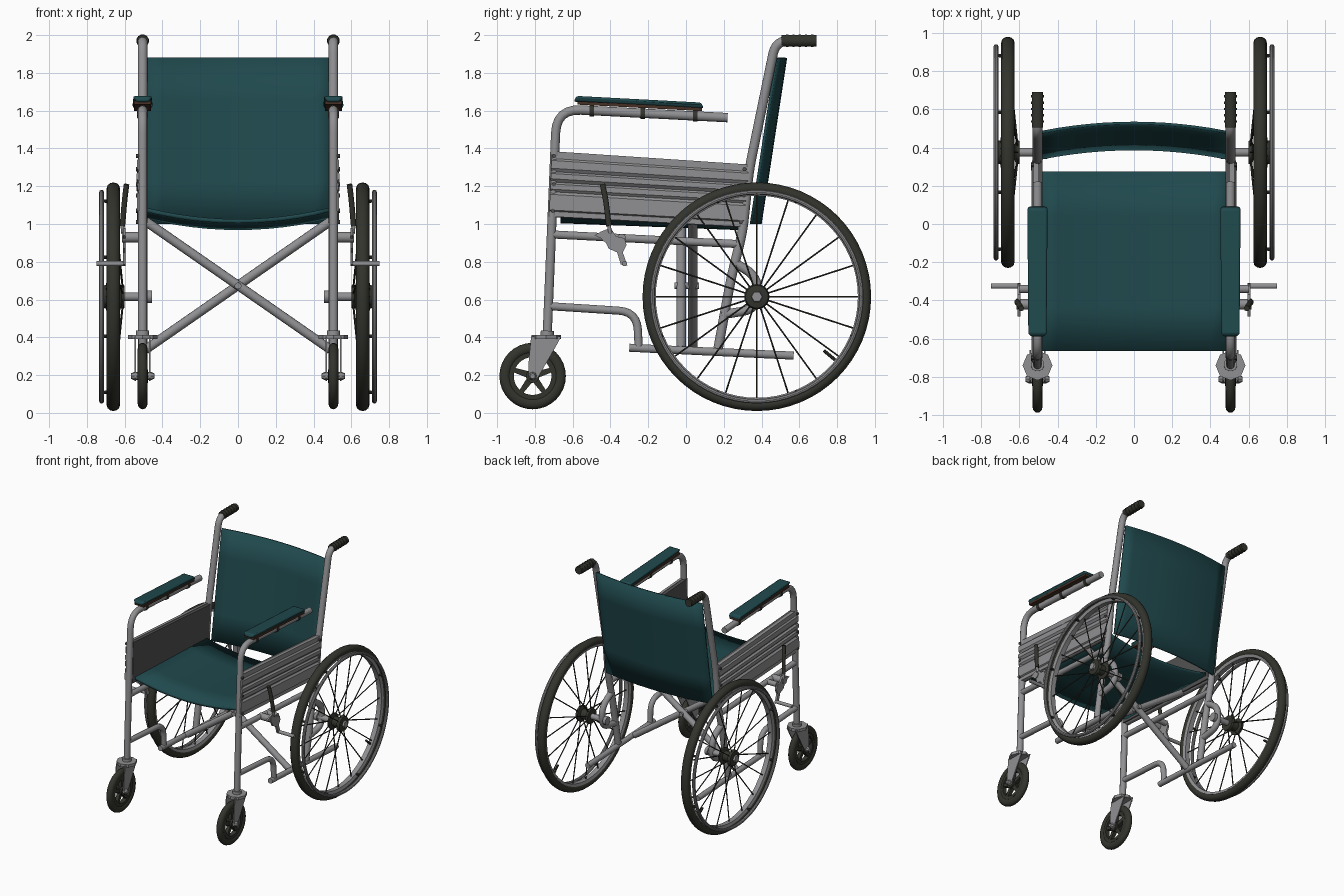
import bpy, bmesh, math
from mathutils import Vector

if "Cube" in bpy.data.objects:
    bpy.data.objects.remove(bpy.data.objects["Cube"])

def mat(name, r, g, b):
    m = bpy.data.materials.new(name)
    m.diffuse_color = (r, g, b, 1)
    m.use_nodes = True
    m.node_tree.nodes["Principled BSDF"].inputs["Base Color"].default_value = m.diffuse_color
    return m

METAL = mat("grey metal", 0.28, 0.275, 0.285)
TEAL = mat("teal fabric", 0.014, 0.066, 0.074)
RUBBER = mat("dark rubber", 0.034, 0.034, 0.027)
INNER = mat("dark grey panel", 0.085, 0.085, 0.085)
BROWN = mat("brown board", 0.06, 0.03, 0.018)

def finish(name, bm, material, mirror=True, angle=35):
    bmesh.ops.remove_doubles(bm, verts=bm.verts, dist=1e-5)
    bmesh.ops.recalc_face_normals(bm, faces=bm.faces)
    me = bpy.data.meshes.new(name)
    bm.to_mesh(me)
    bm.free()
    me.materials.append(material)
    ob = bpy.data.objects.new(name, me)
    bpy.context.collection.objects.link(ob)
    bpy.ops.object.select_all(action='DESELECT')
    ob.select_set(True)
    bpy.context.view_layer.objects.active = ob
    bpy.ops.object.shade_smooth_by_angle(angle=math.radians(angle))
    if mirror:
        md = ob.modifiers.new("mirror", 'MIRROR')
        md.use_mirror_merge = False
    return ob

def sweep(bm, pts, r, n=12):
    # round tube along a path
    pts = [Vector(p) for p in pts]
    d0 = (pts[1] - pts[0]).normalized()
    u = d0.orthogonal().normalized()
    rings = []
    for i, p in enumerate(pts):
        d = (pts[min(i + 1, len(pts) - 1)] - pts[max(i - 1, 0)]).normalized()
        u = (u - d * u.dot(d)).normalized()
        v = d.cross(u)
        rings.append([bm.verts.new(p + r * (math.cos(a) * u + math.sin(a) * v))
                      for a in [2 * math.pi * k / n for k in range(n)]])
    for a, b in zip(rings, rings[1:]):
        for k in range(n):
            bm.faces.new((a[k], a[(k + 1) % n], b[(k + 1) % n], b[k]))
    bm.faces.new(rings[0])
    bm.faces.new(rings[-1])

def fillet(pts, rad):
    # round the corners of a path
    pts = [Vector(p) for p in pts]
    out = [pts[0]]
    for a, b, c in zip(pts, pts[1:], pts[2:]):
        k = min(rad, (a - b).length * 0.49, (c - b).length * 0.49)
        s, e = b + (a - b).normalized() * k, b + (c - b).normalized() * k
        for i in range(7):
            t = i / 6
            out.append(s * (1 - t) ** 2 + b * 2 * t * (1 - t) + e * t * t)
    return out + [pts[-1]]

def tube(name, pts, r, material=METAL, rad=0.08, mirror=True, n=12):
    bm = bmesh.new()
    sweep(bm, fillet(pts, rad), r, n)
    return finish(name, bm, material, mirror)

def side_tube(name, yz, r, x=0.505, material=METAL, rad=0.08):
    return tube(name, [(x, y, z) for y, z in yz], r, material, rad)

def lathe(name, profile, cy, cz, material, n=48, closed=True):
    # (x, radius) profile turned about a sideways axle
    bm = bmesh.new()
    rings = [[bm.verts.new((x, cy + r * math.cos(2 * math.pi * k / n), cz + r * math.sin(2 * math.pi * k / n)))
              for k in range(n)] for x, r in profile]
    pairs = list(zip(rings, rings[1:])) + ([(rings[-1], rings[0])] if closed else [])
    for a, b in pairs:
        for k in range(n):
            bm.faces.new((a[k], a[(k + 1) % n], b[(k + 1) % n], b[k]))
    if not closed:
        bm.faces.new(rings[0])
        bm.faces.new(rings[-1])
    return finish(name, bm, material)

def oval(x, r, hx, hr, n=12):
    return [(x + hx * math.cos(2 * math.pi * k / n), r + hr * math.sin(2 * math.pi * k / n)) for k in range(n)]

def prism(name, yz, x0, x1, material, bevel=0):
    # side outline extruded across x
    bm = bmesh.new()
    f = bm.faces.new([bm.verts.new((x0, y, z)) for y, z in yz])
    ext = bmesh.ops.extrude_face_region(bm, geom=[f])["geom"]
    bmesh.ops.translate(bm, verts=[v for v in ext if isinstance(v, bmesh.types.BMVert)], vec=(x1 - x0, 0, 0))
    ob = finish(name, bm, material)
    if bevel:
        md = ob.modifiers.new("bevel", 'BEVEL')
        md.width, md.segments = bevel, 2
    return ob

def cloth(name, fn, thick):
    # sagging fabric sheet
    bm = bmesh.new()
    nu, nv = 12, 4
    g = [[bm.verts.new(fn(2 * i / nu - 1, j / nv)) for i in range(nu + 1)] for j in range(nv + 1)]
    for j in range(nv):
        for i in range(nu):
            bm.faces.new((g[j][i], g[j][i + 1], g[j + 1][i + 1], g[j + 1][i]))
    ob = finish(name, bm, TEAL, mirror=False)
    md = ob.modifiers.new("thickness", 'SOLIDIFY')
    md.thickness, md.offset = thick, 0

# Fabric seat and backrest
cloth("seat", lambda u, t: (0.485 * u, -0.665 + 0.94 * t, 1.075 - 0.06 * (1 - u * u) - 0.036 * t), 0.022)
cloth("backrest", lambda u, t: (0.485 * u, 0.345 + 0.135 * t + 0.048 * (1 - u * u), 1.0 + 0.88 * t), 0.015)

# Side frame tubes
side_tube("front_leg_and_arm", [(-0.735, 0.41), (-0.685, 1.61), (0.22, 1.563)], 0.025, rad=0.13)
side_tube("back_post", [(0.17, 0.34), (0.24, 0.72), (0.30, 0.96), (0.335, 1.29), (0.475, 1.97), (0.66, 1.97)], 0.026, rad=0.07)
side_tube("push_handle_grip", [(0.505, 1.97), (0.69, 1.97)], 0.031, material=RUBBER)
for i in range(5):
    side_tube("grip_ridge", [(0.53 + i * 0.033, 1.97), (0.542 + i * 0.033, 1.97)], 0.034, material=RUBBER)
side_tube("seat_rail", [(-0.70, 1.055), (0.30, 1.0)], 0.02)
side_tube("middle_rail", [(-0.715, 0.945), (0.29, 0.893)], 0.022)
side_tube("front_lower_tube", [(-0.725, 0.565), (-0.26, 0.535), (-0.25, 0.34)], 0.022, rad=0.12)
side_tube("bottom_rail", [(-0.30, 0.345), (0.57, 0.303)], 0.022)
side_tube("axle_bracket", [(0.25, 0.80), (0.38, 0.72), (0.38, 0.55), (0.19, 0.52)], 0.025, rad=0.09)

# Folding cross brace
for s, y in ((1, -0.025), (-1, 0.035)):
    tube("cross_brace", [(-0.49 * s, y, 1.015), (0.49 * s, y, 0.335)], 0.025, mirror=False)
tube("cross_pivot", [(0, -0.06, 0.672), (0, 0.07, 0.672)], 0.018, mirror=False)

# Arm pad with board and clips
pad = [(-0.595, 1.647), (-0.58, 1.678), (0.08, 1.643), (0.095, 1.612)]
ob = prism("arm_pad", pad, 0.452, 0.558, TEAL, 0.012)
for v in ob.data.vertices:
    if v.co.y in (min(w.co.y for w in ob.data.vertices),):
        v.co.x += 0.02 if v.co.x < 0.5 else -0.02
prism("arm_pad_board", [(-0.575, 1.632), (-0.575, 1.65), (0.085, 1.616), (0.085, 1.598)], 0.46, 0.55, BROWN)
for y in (-0.5, -0.23, 0.05):
    z = 1.603 - (y + 0.57) * 0.052
    side_tube("arm_pad_clip", [(y - 0.012, z), (y + 0.012, z)], 0.03, material=RUBBER)

# Ribbed skirt panel
ribs = [(0, .525), (.08, .525), (.10, .535), (.34, .535), (.38, .522), (.42, .533), (.50, .533), (.53, .522),
        (.58, .537), (.66, .537), (.69, .523), (.74, .535), (.86, .535), (.89, .525), (1, .525)]
bm = bmesh.new()
ends = []
for (y0, z0), (y1, z1) in (((-0.725, 1.04), (-0.71, 1.385)), ((0.305, 0.985), (0.335, 1.315))):
    ends.append([bm.verts.new((x, y0 + (y1 - y0) * t, z0 + (z1 - z0) * t)) for t, x in ribs + [(1, .503), (0, .503)]])
n = len(ends[0])
for k in range(n):
    bm.faces.new((ends[0][k], ends[0][(k + 1) % n], ends[1][(k + 1) % n], ends[1][k]))
for e in ends:
    bm.faces.new(e)
finish("skirt_panel", bm, METAL, angle=20)
prism("skirt_panel_inside", [(-0.70, 1.045), (-0.69, 1.38), (0.325, 1.312), (0.295, 0.99)], 0.478, 0.503, INNER)
for y, z in ((-0.70, 1.36), (-0.70, 1.21), (-0.705, 1.07), (0.31, 1.29), (0.305, 1.15), (0.29, 1.01)):
    lathe("panel_screw", [(0.52, 0.011), (0.54, 0.011)], y, z, INNER, 8, False)

# Main wheels
WY, WZ = 0.375, 0.615
lathe("main_tire", oval(0.66, 0.575, 0.035, 0.03), WY, WZ, RUBBER, 64)
lathe("main_rim", [(0.64, 0.535), (0.68, 0.535), (0.687, 0.556), (0.633, 0.556)], WY, WZ, METAL, 64)
lathe("push_rim", oval(0.722, 0.553, 0.013, 0.013, 10), WY, WZ, METAL, 64)
lathe("main_hub", [(0.60, 0.03), (0.60, 0.06), (0.617, 0.065), (0.625, 0.04), (0.68, 0.04), (0.687, 0.067),
                   (0.71, 0.06), (0.715, 0.035)], WY, WZ, RUBBER, 24, False)
lathe("hub_nut", [(0.71, 0.032), (0.73, 0.028)], WY, WZ, METAL, 6, False)
lathe("wheel_axle", [(0.455, 0.034), (0.48, 0.034), (0.48, 0.023), (0.62, 0.023)], WY, WZ, METAL, 16, False)
bm = bmesh.new()
for k in range(20):
    a = math.pi * k / 10
    c, s = math.cos(a), math.sin(a)
    sweep(bm, [(0.61 if k % 2 else 0.695, WY + 0.05 * c, WZ + 0.05 * s), (0.66, WY + 0.545 * c, WZ + 0.545 * s)], 0.0045, 6)
finish("main_spokes", bm, RUBBER)
bm = bmesh.new()
for k in range(8):
    a = math.pi * (k + 0.5) / 4
    c, s = math.cos(a), math.sin(a)
    sweep(bm, [(0.675, WY + 0.545 * c, WZ + 0.545 * s), (0.72, WY + 0.55 * c, WZ + 0.55 * s)], 0.009, 8)
finish("push_rim_posts", bm, RUBBER)
tube("tire_valve", [(0.66, 0.79, 0.28), (0.665, 0.73, 0.33)], 0.009, RUBBER, n=8)

# Casters
CX, CY, CZ = 0.505, -0.812, 0.195
lathe("caster_tire", oval(CX, 0.146, 0.026, 0.03), CY, CZ, RUBBER, 32)
lathe("caster_rim", [(CX - .018, 0.10), (CX + .018, 0.10), (CX + .018, 0.125), (CX - .018, 0.125)], CY, CZ, RUBBER, 32)
lathe("caster_hub", [(CX - .028, 0.036), (CX + .028, 0.036)], CY, CZ, RUBBER, 16, False)
lathe("caster_axle", [(CX - .062, 0.014), (CX - .045, 0.022), (CX + .045, 0.022), (CX + .062, 0.014)], CY, CZ, METAL, 8, False)
for k in range(5):
    a = math.pi / 2 + 2 * math.pi * k / 5
    c, s = math.cos(a), math.sin(a)
    prism("caster_spoke", [(CY + r * c - w * s, CZ + r * s + w * c) for r, w in
                           ((0.02, 0.018), (0.108, 0.012), (0.108, -0.012), (0.02, -0.018))], CX - 0.014, CX + 0.014, RUBBER)
fork = [(-0.82, 0.405), (-0.66, 0.405), (-0.69, 0.35), (-0.785, 0.185), (-0.81, 0.17), (-0.835, 0.185), (-0.835, 0.25)]
for x in (CX - 0.042, CX + 0.034):
    prism("caster_fork", fork, x, x + 0.008, METAL)
tube("fork_crown", [(CX, -0.74, 0.39), (CX, -0.74, 0.413)], 0.078, n=8)
tube("fork_collar", [(CX, -0.735, 0.41), (CX, -0.734, 0.435)], 0.036)

# Parking brake
tube("brake_clamp", [(0.50, -0.42, 0.93), (0.615, -0.42, 0.93)], 0.028)
tube("brake_clamp_rear", [(0.50, -0.34, 0.927), (0.60, -0.34, 0.927)], 0.022)
prism("brake_plate", [(-0.485, 0.94), (-0.45, 0.96), (-0.40, 0.98), (-0.37, 0.935), (-0.325, 0.925), (-0.315, 0.89),
                      (-0.335, 0.85), (-0.31, 0.78), (-0.345, 0.785), (-0.365, 0.85), (-0.41, 0.87), (-0.43, 0.915)],
      0.595, 0.61, METAL)
tube("brake_shoe_bar", [(0.595, -0.325, 0.79), (0.748, -0.325, 0.79)], 0.014)
tube("brake_lever_stem", [(0.61, -0.40, 0.95), (0.612, -0.41, 1.0)], 0.01)
tube("brake_lever_grip", [(0.612, -0.408, 0.99), (0.60, -0.425, 1.13), (0.59, -0.442, 1.21)], 0.015, RUBBER)
